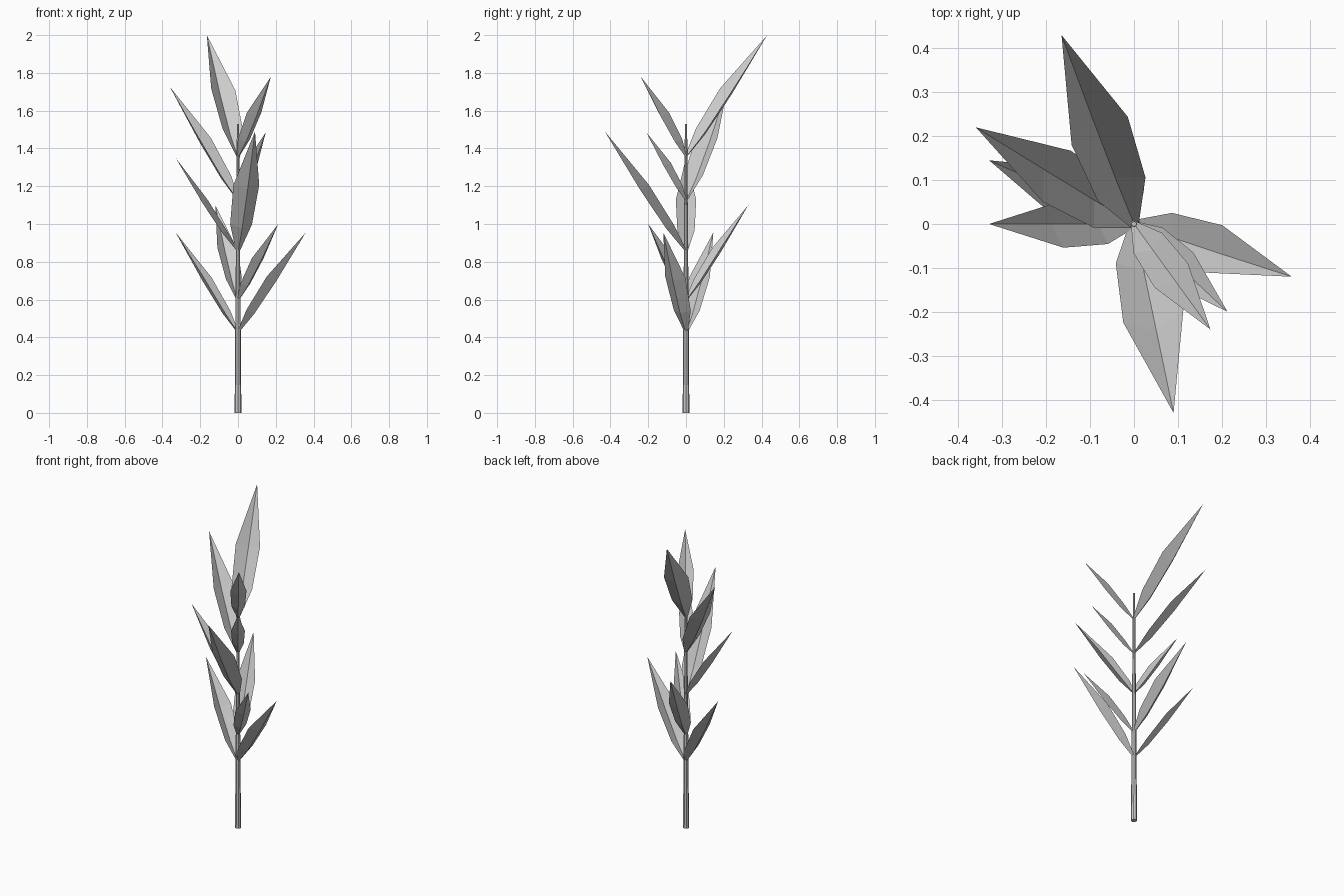
import bpy, bmesh, math
from mathutils import Vector

if "Cube" in bpy.data.objects:
    bpy.data.objects.remove(bpy.data.objects["Cube"])

def make_object(name, bm):
    mesh = bpy.data.meshes.new(name)
    bm.to_mesh(mesh)
    bm.free()
    obj = bpy.data.objects.new(name, mesh)
    bpy.context.collection.objects.link(obj)
    return obj

# Tapered stem
HEIGHT, R0, R1 = 1.53, 0.018, 0.006
bm = bmesh.new()
bmesh.ops.create_cone(bm, cap_ends=True, segments=8, radius1=R0, radius2=R1, depth=HEIGHT)
bmesh.ops.translate(bm, verts=bm.verts, vec=(0, 0, HEIGHT / 2))
make_object("stem", bm)

# Folded leaf: sagging midrib with both edges raised toward the stem
# position, half width and midrib sag, all relative to leaf length
STATIONS = [(0.0, 0.012, 0.0), (0.215, 0.076, 0.022), (0.535, 0.090, 0.022)]
FOLD = 0.60

def leaf(name, base_z, tip, roll):
    base, tip = Vector((0, 0, base_z - 0.01)), Vector(tip)
    d = tip - base
    length = d.length
    d.normalize()
    side = d.cross(Vector((0, 0, 1))).normalized()   # right-hand side, looking outward
    up = side.cross(d)
    side, up = (side * math.cos(roll) - up * math.sin(roll),
                up * math.cos(roll) + side * math.sin(roll))
    bm = bmesh.new()
    rows = []
    for t, w, sag in STATIONS:
        mid = base + d * (t * length) - up * (sag * length)
        rows.append([bm.verts.new(mid + side * (s * w * length) + up * (abs(s) * FOLD * w * length))
                     for s in (-1, 0, 1)])
    end = bm.verts.new(tip)
    for a, b in zip(rows, rows[1:]):
        for i in (0, 1):
            bm.faces.new((a[i], a[i + 1], b[i + 1], b[i]))
    for i in (0, 1):
        bm.faces.new((rows[-1][i], rows[-1][i + 1], end))
    make_object(name, bm)

# Pairs of leaves at each node: base height, then (tip, roll) for each leaf
NODES = [
    (0.43, ((0.359, -0.12, 0.955), -0.12), ((-0.33, 0.145, 0.955), 0.05)),
    (0.60, ((0.213, -0.20, 1.00), 0.0), ((-0.12, 0.33, 1.10), 0.05)),
    (0.86, ((0.09, -0.43, 1.49), 0.0), ((-0.33, 0.0, 1.35), 0.0)),
    (1.13, ((0.147, -0.21, 1.485), 0.0), ((-0.36, 0.22, 1.725), 0.05)),
    (1.36, ((0.174, -0.24, 1.78), 0.0), ((-0.165, 0.43, 2.0), 0.12)),
]
for n, (z, *pair) in enumerate(NODES, 1):
    for suffix, (tip, roll) in zip(("front", "back"), pair):
        leaf(f"leaf_{n}_{suffix}", z, tip, roll)
